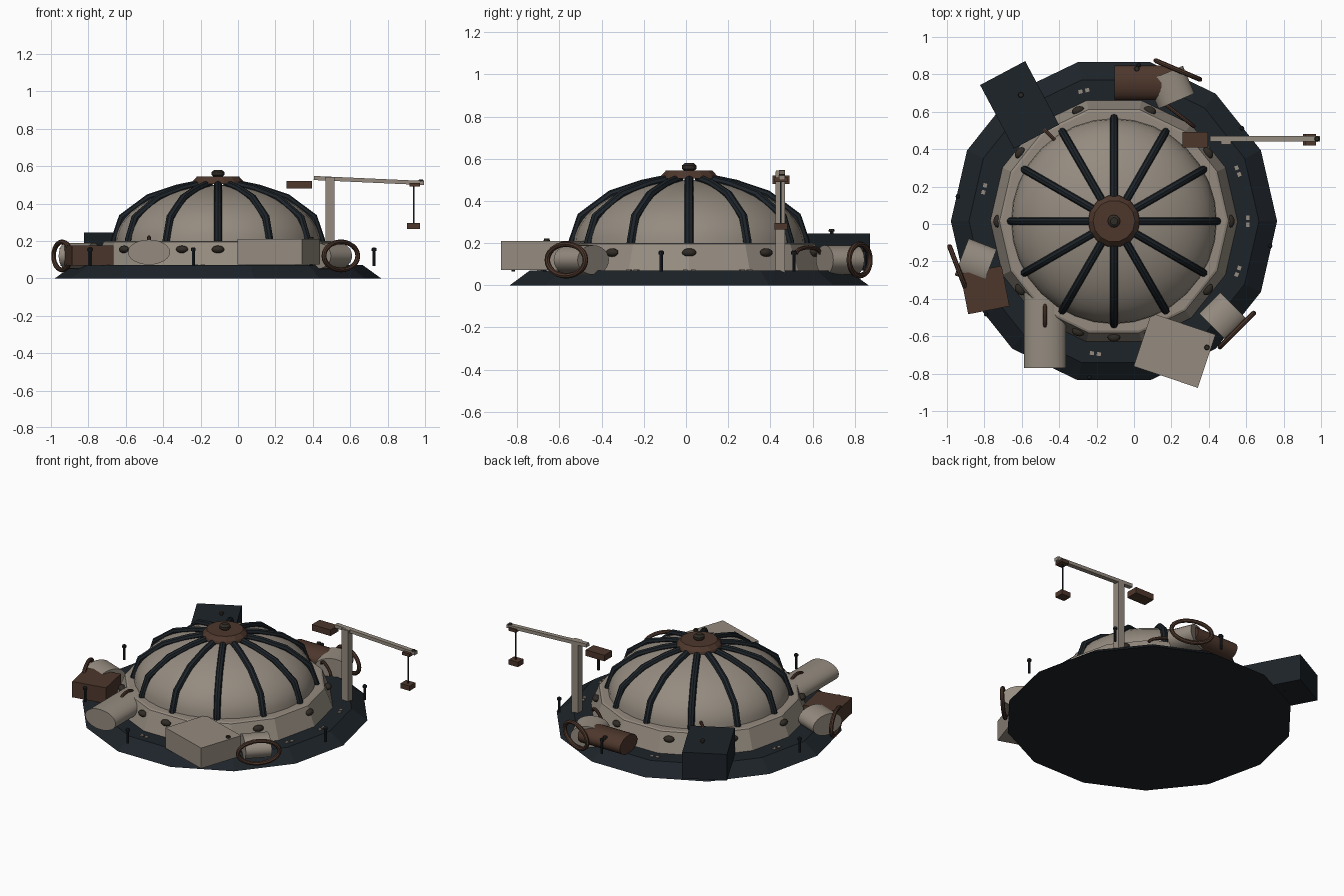
import bpy, bmesh, math
from math import sin, cos, radians, pi
from mathutils import Matrix, Vector

if "Cube" in bpy.data.objects:
    bpy.data.objects.remove(bpy.data.objects["Cube"])

CX, CY = -0.107, 0.015   # centre of the habitat


def material(name, rgb):
    m = bpy.data.materials.new(name)
    m.diffuse_color = (*rgb, 1)
    m.use_nodes = True
    m.node_tree.nodes["Principled BSDF"].inputs["Base Color"].default_value = m.diffuse_color
    return m


CREAM = material("cream", (0.30, 0.26, 0.215))
DARK = material("dark_navy", (0.012, 0.017, 0.022))
BROWN = material("brown", (0.075, 0.038, 0.025))
BLACK = material("bronze_dark", (0.03, 0.024, 0.018))


def finish(name, bm, mat, smooth=False):
    bmesh.ops.recalc_face_normals(bm, faces=bm.faces)
    me = bpy.data.meshes.new(name)
    bm.to_mesh(me)
    bm.free()
    ob = bpy.data.objects.new(name, me)
    bpy.context.collection.objects.link(ob)
    me.materials.append(mat)
    if smooth:
        bpy.ops.object.select_all(action='DESELECT')
        ob.select_set(True)
        bpy.context.view_layer.objects.active = ob
        bpy.ops.object.shade_smooth_by_angle(angle=radians(35))
    return ob


def lathe(name, prof, n, mat, at=(CX, CY, 0), smooth=False):
    """Revolve (radius, z) points about z; open ends are capped."""
    bm = bmesh.new()
    rings = [[bm.verts.new((r * cos(2 * pi * i / n) + at[0], r * sin(2 * pi * i / n) + at[1], z + at[2]))
              for i in range(n)] for r, z in prof]
    for a, b in zip(rings, rings[1:]):
        for i in range(n):
            j = (i + 1) % n
            bm.faces.new((a[i], a[j], b[j], b[i]))
    bm.faces.new(rings[0])
    bm.faces.new(rings[-1])
    return finish(name, bm, mat, smooth)


def box(name, c, size, mat, rz=0, ry=0):
    bm = bmesh.new()
    m = (Matrix.Translation(c) @ Matrix.Rotation(radians(rz), 4, 'Z')
         @ Matrix.Rotation(radians(ry), 4, 'Y') @ Matrix.Diagonal((*size, 1)))
    bmesh.ops.create_cube(bm, size=1, matrix=m)
    return finish(name, bm, mat)


def drum(name, c, half_w, half_h, length, rz, mat):
    """Horizontal cylinder with a flattened section, axis at heading rz."""
    bm = bmesh.new()
    m = (Matrix.Translation(c) @ Matrix.Rotation(radians(rz), 4, 'Z')
         @ Matrix.Diagonal((1, half_w, half_h, 1)) @ Matrix.Rotation(pi / 2, 4, 'Y'))
    bmesh.ops.create_cone(bm, cap_ends=True, segments=24, radius1=1, radius2=1, depth=length, matrix=m)
    return finish(name, bm, mat, True)


def tube(name, pts, r, mat, closed=False, sides=8):
    """Sweep a round section along a path."""
    bm = bmesh.new()
    pts = [Vector(p) for p in pts]
    k = len(pts)
    side = None
    for i in range(k):            # normal of the path's plane
        n = (pts[(i + 1) % k] - pts[i]).cross(pts[(i + 2) % k] - pts[i])
        if n.length > 1e-6:
            side = n.normalized()
            break
    rings = []
    for i, p in enumerate(pts):
        a = pts[(i - 1) % k] if closed or i > 0 else p
        b = pts[(i + 1) % k] if closed or i < k - 1 else p
        up = (b - a).normalized().cross(side)
        rings.append([bm.verts.new(p + r * (cos(2 * pi * s / sides) * side + sin(2 * pi * s / sides) * up))
                      for s in range(sides)])
    for i in range(k if closed else k - 1):
        a, b = rings[i], rings[(i + 1) % k]
        for s in range(sides):
            t = (s + 1) % sides
            bm.faces.new((a[s], a[t], b[t], b[s]))
    if not closed:
        bm.faces.new(rings[0])
        bm.faces.new(rings[-1])
    return finish(name, bm, mat, True)


def handle(name, c, length, rz, mat=BROWN):
    """Small arched grab handle."""
    d = Vector((cos(radians(rz)), sin(radians(rz)), 0))
    pts = [Vector(c) + d * (length / 2 * cos(pi * i / 8)) + Vector((0, 0, 0.03 * sin(pi * i / 8)))
           for i in range(9)]
    tube(name, pts, 0.01, mat)


def polar(r, deg, z):
    return (CX + r * cos(radians(deg)), CY + r * sin(radians(deg)), z)


# foundation, collar and dome
lathe("foundation", [(0.872, 0), (0.775, 0.07)], 14, DARK)
lathe("collar", [(0.665, 0.06), (0.612, 0.195), (0.60, 0.2), (0.54, 0.2)], 14, CREAM)
lathe("dome", [(0.55 * cos(radians(a)), 0.19 + 0.31 * sin(radians(a))) for a in range(0, 89, 8)],
      32, CREAM, smooth=True)

# dome ribs
for i in range(12):
    prof = [(0.555, 0.18), (0.55, 0.21), (0.512, 0.325), (0.37, 0.43), (0.22, 0.48), (0.09, 0.507)]
    tube(f"dome_rib_{i}", [polar(r, 30 * i, z) for r, z in prof], 0.021, DARK)

# hub and top knob
lathe("hub", [(0.14, 0.505), (0.135, 0.52), (0.112, 0.545)], 14, BROWN)
lathe("hub_knob", [(0.02, 0.54), (0.034, 0.552), (0.034, 0.568), (0.02, 0.58)], 12, BLACK, smooth=True)

# portholes round the collar
for a in [36 * i for i in range(10)] + [270]:
    bm = bmesh.new()
    m = (Matrix.Translation(polar(0.622, a, 0.155)) @ Matrix.Rotation(radians(a), 4, 'Z')
         @ Matrix.Diagonal((0.023, 0.034, 0.02, 1)))
    bmesh.ops.create_uvsphere(bm, u_segments=12, v_segments=8, radius=1, matrix=m)
    finish(f"porthole_{a}", bm, BLACK, True)

# perimeter posts
for i in range(8):
    lathe(f"post_{i}", [(0.008, 0.065), (0.008, 0.145), (0.013, 0.147), (0.013, 0.16), (0.007, 0.165)],
          8, DARK, at=polar(0.845, 45 * i - 9, 0))

# small deck plates
for a in (-22, 0, 22, 103, 166, 262):
    for s in (-1.5, 1.5):
        box("deck_plate", polar(0.715, a + s, 0.071), (0.02, 0.022, 0.008), CREAM, a)

# airlocks: flattened drum with a hatch ring
for i, (x, y, a) in enumerate([(0.55, -0.567, -45), (0.235, 0.823, 67), (-0.94, -0.24, 201)]):
    d = Vector((cos(radians(a)), sin(radians(a)), 0))
    t = Vector((-d.y, d.x, 0))
    c = Vector((x, y, 0.12))
    drum(f"airlock_drum_{i}", c - d * 0.1, 0.105, 0.07, 0.16, 180 - a, CREAM)
    ring = [c + t * (0.128 * cos(2 * pi * k / 24)) + Vector((0, 0, 0.075 * sin(2 * pi * k / 24)))
            for k in range(24)]
    tube(f"hatch_ring_{i}", ring, 0.013, BROWN, closed=True)

# attached modules
drum("front_module", (-0.476, -0.56, 0.14), 0.113, 0.067, 0.42, 90, CREAM)
drum("rear_tank", (0.05, 0.755, 0.125), 0.093, 0.06, 0.31, 0, BROWN)
box("front_block", (0.217, -0.676, 0.141), (0.362, 0.30, 0.136), CREAM, -18.5)
box("left_crate", (-0.797, -0.353, 0.122), (0.225, 0.22, 0.105), BROWN, 11)
box("rear_block", (-0.612, 0.637, 0.157), (0.273, 0.385, 0.175), DARK, 28)

# vents on the blocks and tank
for x, y, z in ((0.39, -0.66, 0.195), (-0.605, 0.69, 0.24), (0.015, 0.83, 0.15)):
    lathe("vent", [(0.008, 0), (0.008, 0.013), (0.015, 0.016), (0.012, 0.027)], 8, BLACK, at=(x, y, z))

# grab handles
handle("front_handle", (-0.476, -0.49, 0.19), 0.12, 90)
handle("rear_handle", (-0.45, 0.475, 0.215), 0.13, -45)
handle("collar_handle", (0.245, 0.58, 0.15), 0.19, -38)

# crane
box("crane_mast", (0.492, 0.447, 0.30), (0.048, 0.046, 0.48), CREAM)
box("crane_arm", (0.70, 0.455, 0.523), (0.59, 0.03, 0.022), CREAM, ry=2.6)
box("crane_collar", (0.492, 0.447, 0.535), (0.055, 0.04, 0.016), CREAM)
box("counterweight", (0.327, 0.45, 0.50), (0.138, 0.082, 0.04), BROWN)
box("crane_pulley", (0.945, 0.45, 0.5), (0.055, 0.062, 0.02), BROWN)
box("crane_cable", (0.94, 0.45, 0.395), (0.007, 0.007, 0.21), DARK)
box("crane_load", (0.938, 0.45, 0.28), (0.068, 0.06, 0.032), BROWN)
lathe("crane_tip_knob", [(0.014, 0.505), (0.016, 0.52), (0.01, 0.528)], 8, BLACK, at=(0.978, 0.455, 0))
